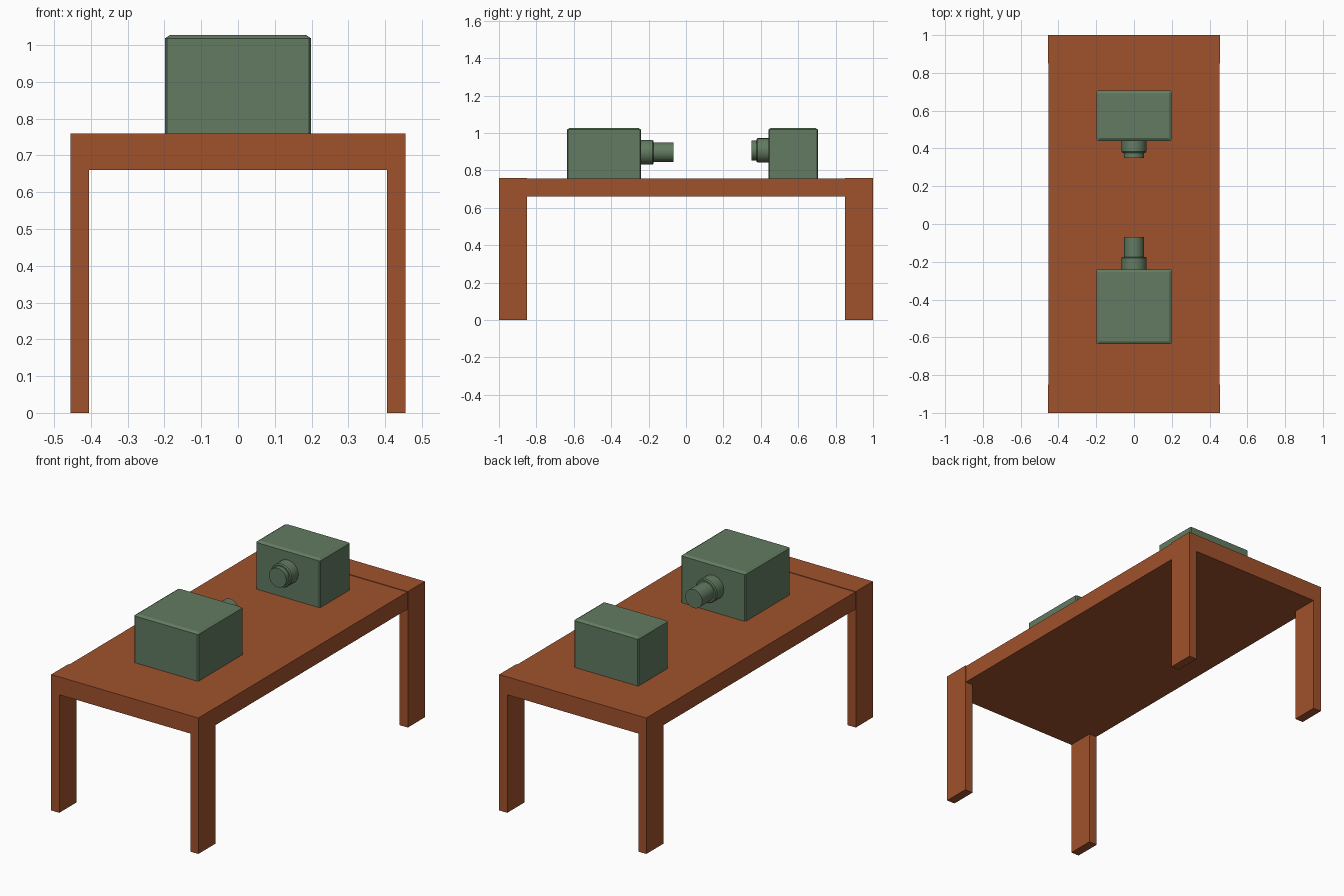
import bpy
import bmesh
import math
from mathutils import Matrix

if "Cube" in bpy.data.objects:
    bpy.data.objects.remove(bpy.data.objects["Cube"])


def material(name, rgb):
    m = bpy.data.materials.new(name)
    m.diffuse_color = (*rgb, 1.0)
    m.use_nodes = True
    m.node_tree.nodes["Principled BSDF"].inputs["Base Color"].default_value = m.diffuse_color
    return m


BROWN = material("sienna brown", (0.352, 0.084, 0.026))
GREEN = material("grey green", (0.122, 0.198, 0.119))


def finish(name, bm, mat):
    bmesh.ops.recalc_face_normals(bm, faces=bm.faces)
    mesh = bpy.data.meshes.new(name)
    bm.to_mesh(mesh)
    bm.free()
    mesh.materials.append(mat)
    obj = bpy.data.objects.new(name, mesh)
    bpy.context.collection.objects.link(obj)
    return obj


def box(name, x0, x1, y0, y1, z0, z1, mat):
    bm = bmesh.new()
    bmesh.ops.create_cube(bm, size=1, matrix=Matrix.Translation(
        ((x0 + x1) / 2, (y0 + y1) / 2, (z0 + z1) / 2))
        @ Matrix.Diagonal((x1 - x0, y1 - y0, z1 - z0, 1)))
    return finish(name, bm, mat)


def skin(name, loops, mat):
    """Join equal-length rings of points into a closed solid."""
    bm = bmesh.new()
    rings = [[bm.verts.new(p) for p in ring] for ring in loops]
    n = len(rings[0])
    for a, b in zip(rings, rings[1:]):
        for i in range(n):
            bm.faces.new((a[i], a[(i + 1) % n], b[(i + 1) % n], b[i]))
    bm.faces.new(rings[0])
    bm.faces.new(rings[-1])
    return finish(name, bm, mat)


def housing(name, y0, y1):
    """Box with slim chamfered corners and a sloped lip round the top."""
    def ring(z, d, c=0.006):
        x, a, b = 0.199 - d, y0 + d, y1 - d
        return [(x - c, a, z), (x, a + c, z), (x, b - c, z), (x - c, b, z),
                (c - x, b, z), (-x, b - c, z), (-x, a + c, z), (c - x, a, z)]
    skin(name, [ring(0.757, 0), ring(1.018, 0), ring(1.027, 0.014)], GREEN)


def barrel(name, y_start, direction, zc, profile, sides=32):
    """Lens turned about the y axis from (distance, radius) pairs."""
    loops = [[(r * math.cos(2 * math.pi * i / sides), y_start + direction * d,
               zc + r * math.sin(2 * math.pi * i / sides)) for i in range(sides)]
             for d, r in profile]
    obj = skin(name, loops, GREEN)
    bpy.ops.object.select_all(action='DESELECT')
    obj.select_set(True)
    bpy.context.view_layer.objects.active = obj
    bpy.ops.object.shade_smooth_by_angle(angle=math.radians(30))


# Table: slightly recessed top between two end frames with slab legs
box("table_top", -0.452, 0.452, -0.85, 0.85, 0.66, 0.757, BROWN)
for end, s in (("front", -1), ("back", 1)):
    ya, yb = sorted((0.85 * s, 1.0 * s))
    bm = bmesh.new()
    outline = [(-0.455, 0), (-0.405, 0), (-0.405, 0.66), (0.405, 0.66),
               (0.405, 0), (0.455, 0), (0.455, 0.76), (-0.455, 0.76)]
    face = bm.faces.new([bm.verts.new((x, ya, z)) for x, z in outline])
    ext = bmesh.ops.extrude_face_region(bm, geom=[face])
    bmesh.ops.translate(bm, vec=(0, yb - ya, 0), verts=[
        v for v in ext["geom"] if isinstance(v, bmesh.types.BMVert)])
    finish(end + "_leg_frame", bm, BROWN)

# Long device at the front, short one at the back, lenses facing each other
housing("front_housing", -0.636, -0.24)
barrel("front_lens", -0.245, 1, 0.897,
       [(0, 0.066), (0.065, 0.066), (0.071, 0.061), (0.071, 0.052), (0.177, 0.052)])
housing("back_housing", 0.44, 0.706)
barrel("back_lens", 0.445, -1, 0.907,
       [(0, 0.065), (0.062, 0.065), (0.068, 0.06), (0.068, 0.053), (0.095, 0.053)])
